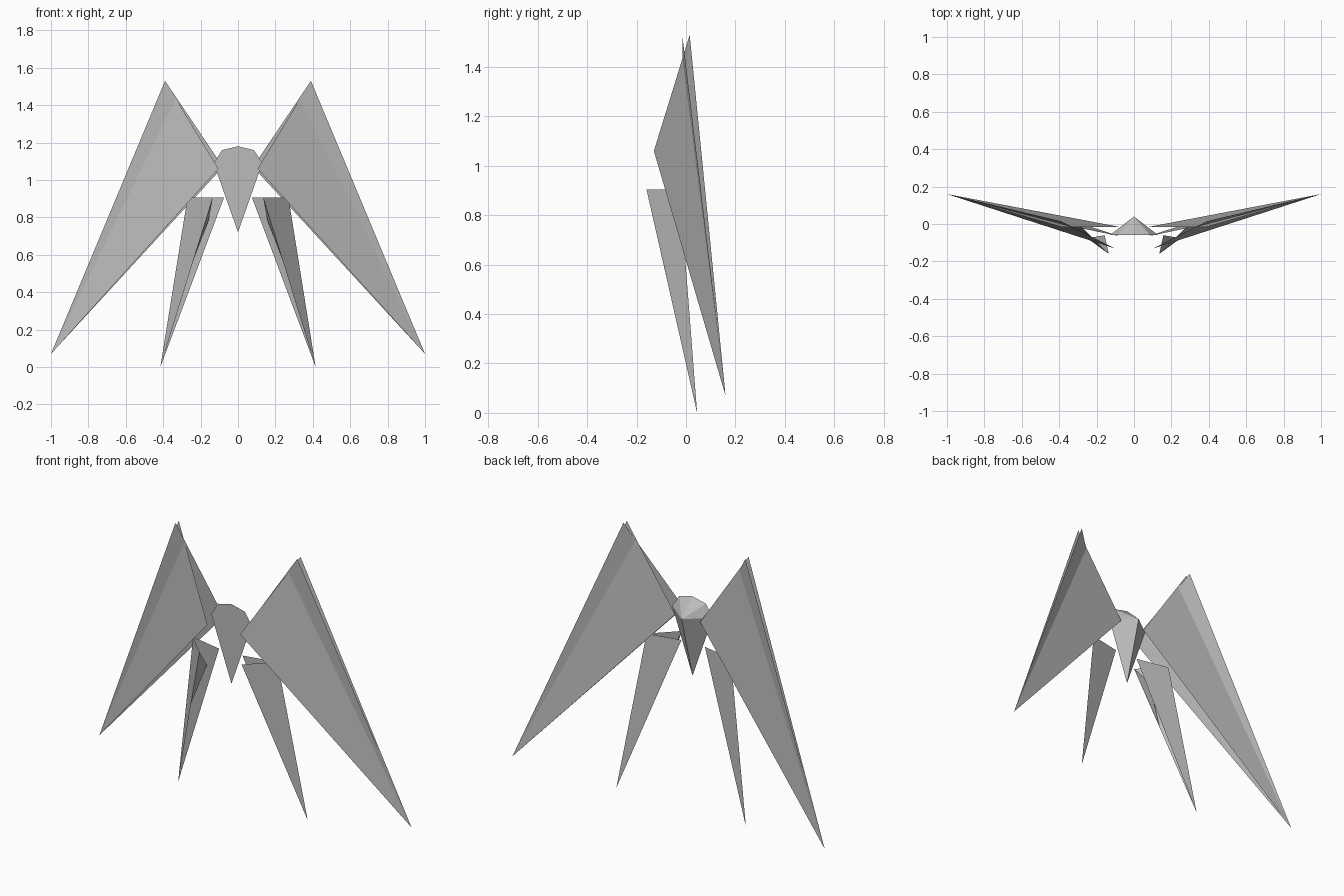
import bpy

if "Cube" in bpy.data.objects:
    bpy.data.objects.remove(bpy.data.objects["Cube"])

# One flat grey for every sheet
grey = bpy.data.materials.new("grey")
grey.diffuse_color = (0.5, 0.5, 0.5, 1)
grey.use_nodes = True
grey.node_tree.nodes["Principled BSDF"].inputs["Base Color"].default_value = grey.diffuse_color


def add_part(name, verts, faces):
    mesh = bpy.data.meshes.new(name)
    mesh.from_pydata(verts, [], faces)
    mesh.materials.append(grey)
    mesh.update()
    obj = bpy.data.objects.new(name, mesh)
    bpy.context.collection.objects.link(obj)
    return obj


def add_sheets(name, verts, faces):
    """Thin triangular sheets on the right, mirrored to the left."""
    obj = add_part(name, verts, faces)
    mod = obj.modifiers.new("mirror", "MIRROR")
    mod.use_axis[0] = True
    mod.use_mirror_merge = False


# Body: flat shield-shaped front drawn back to a single point
half = [(0.13, 1.09), (0.085, 1.16)]
outline = [(0, 0.72)] + half + [(0, 1.18)] + [(-x, z) for x, z in reversed(half)]
n = len(outline)
body = [(x, -0.06, z) for x, z in outline] + [(0, 0.04, 1.085)]
add_part("body", body, [tuple(range(n))] + [((i + 1) % n, i, n) for i in range(n)])

# Wings: two crossing sheets that meet at the outer tip
wing_tip = (1.0, 0.16, 0.07)
add_sheets("wing_front_sheet", [(0.39, 0.015, 1.53), (0.105, -0.13, 1.06), wing_tip], [(0, 1, 2)])
add_sheets("wing_back_sheet", [(0.39, -0.015, 1.53), (0.08, -0.015, 1.07), wing_tip], [(0, 1, 2)])

# Tail blades: folded sheet with a small flap inside the fold
outer, front, inner = (0.27, -0.025, 0.905), (0.135, -0.16, 0.905), (0.075, -0.066, 0.905)
tail_tip = (0.415, 0.045, 0.0)
add_sheets("tail_blade", [outer, front, inner, tail_tip], [(0, 1, 3), (2, 0, 3)])
add_sheets("tail_flap", [front, (0.157, -0.06, 0.785), (0.25, -0.076, 0.54)], [(0, 1, 2)])
